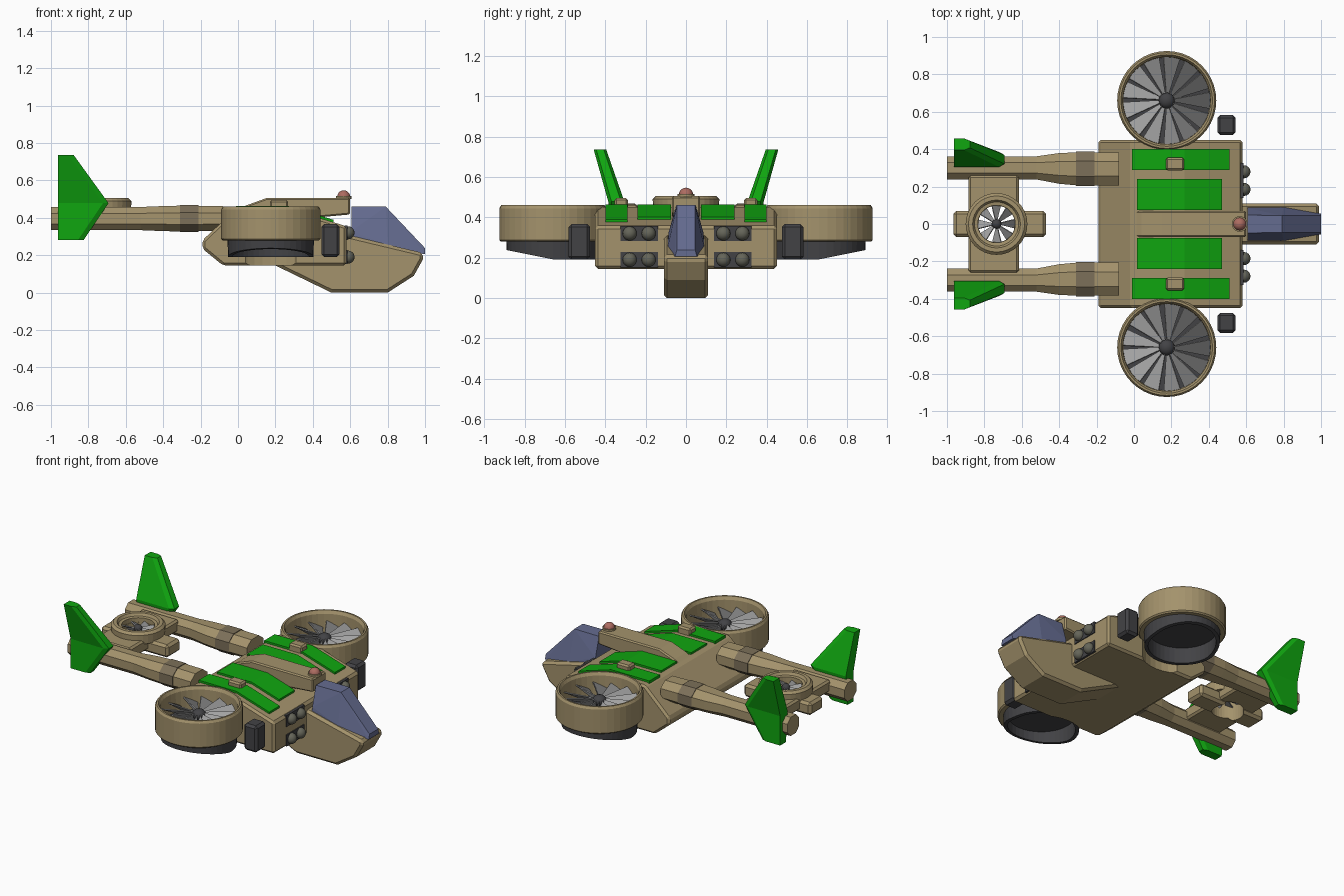
import bpy, bmesh
from math import sin, cos, pi
from mathutils import Matrix, Vector

if "Cube" in bpy.data.objects:
    bpy.data.objects.remove(bpy.data.objects["Cube"])


def material(name, rgb):
    m = bpy.data.materials.new(name)
    m.diffuse_color = (*rgb, 1)
    m.use_nodes = True
    m.node_tree.nodes["Principled BSDF"].inputs["Base Color"].default_value = m.diffuse_color
    return m


TAN = material("tan_paint", (0.37, 0.29, 0.15))
BAND = material("brown_band", (0.20, 0.16, 0.10))
GREEN = material("green_paint", (0.005, 0.38, 0.005))
DARK = material("dark_metal", (0.055, 0.055, 0.06))
STEEL = material("fan_steel", (0.36, 0.36, 0.36))
LAMP = material("lamp_glass", (0.13, 0.13, 0.10))
GLASS = material("canopy_glass", (0.13, 0.15, 0.28))
RED = material("sensor_red", (0.42, 0.15, 0.12))


def finish(name, bm, mat, bevel=0, smooth=False):
    bmesh.ops.recalc_face_normals(bm, faces=bm.faces)
    if bevel:
        sharp = [e for e in bm.edges if len(e.link_faces) == 2 and e.calc_face_angle() > 0.6]
        bmesh.ops.bevel(bm, geom=sharp, offset=bevel, segments=1, affect='EDGES', profile=0.5)
    for f in bm.faces:
        f.smooth = smooth
    me = bpy.data.meshes.new(name)
    bm.to_mesh(me)
    bm.free()
    me.materials.append(mat)
    ob = bpy.data.objects.new(name, me)
    bpy.context.collection.objects.link(ob)
    return ob


def prism(name, pts, ya, yb, mat, bevel=0):
    """Side profile (x, z) extruded from ya to yb."""
    bm = bmesh.new()
    f = bm.faces.new([bm.verts.new((x, ya, z)) for x, z in pts])
    r = bmesh.ops.extrude_face_region(bm, geom=[f])
    bmesh.ops.translate(bm, vec=(0, yb - ya, 0),
                        verts=[v for v in r['geom'] if isinstance(v, bmesh.types.BMVert)])
    return finish(name, bm, mat, bevel)


def box(name, x, y, z, mat, bevel=0):
    return prism(name, [(x[0], z[0]), (x[1], z[0]), (x[1], z[1]), (x[0], z[1])], y[0], y[1], mat, bevel)


def skin(name, rings, mat, caps=True, closed=False):
    """Faces between successive rings of points."""
    bm = bmesh.new()
    vs = [[bm.verts.new(p) for p in r] for r in rings]
    n = len(vs[0])
    for a, b in zip(vs, vs[1:] + vs[:1] if closed else vs[1:]):
        for i in range(n):
            bm.faces.new((a[i], a[(i + 1) % n], b[(i + 1) % n], b[i]))
    if caps and not closed:
        bm.faces.new(vs[0])
        bm.faces.new(vs[-1])
    return finish(name, bm, mat)


def lathe(name, prof, cx, cy, mat, n=36, closed=True):
    rings = [[(cx + r * cos(2 * pi * i / n), cy + r * sin(2 * pi * i / n), z) for i in range(n)]
             for r, z in prof]
    return skin(name, rings, mat, closed=closed)


def hull(name, pts, mat):
    bm = bmesh.new()
    for p in pts:
        bm.verts.new(p)
    bmesh.ops.convex_hull(bm, input=bm.verts)
    bmesh.ops.dissolve_limit(bm, angle_limit=0.02, verts=bm.verts, edges=bm.edges)
    return finish(name, bm, mat)


def ball(name, loc, r, mat, squash=(1, 1, 1)):
    bm = bmesh.new()
    bmesh.ops.create_uvsphere(bm, u_segments=16, v_segments=10, radius=r,
                              matrix=Matrix.Translation(loc) @ Matrix.Diagonal((*squash, 1)))
    return finish(name, bm, mat, smooth=True)


def fan(name, cx, cy, z, r0, r1, count, fill, rise):
    """Pitched blades around a hub."""
    bm = bmesh.new()
    for k in range(count):
        a, w = 2 * pi * k / count, fill * pi / count
        vs = [bm.verts.new((cx + r * cos(a + t * w), cy + r * sin(a + t * w), z + t * rise))
              for r, t in ((r0, -1), (r1, -1), (r1, 1), (r0, 1))]
        bm.faces.new(vs)
    ob = finish(name, bm, STEEL)
    ob.modifiers.new("thickness", 'SOLIDIFY').thickness = 0.006
    return ob


def cut(ob, cx, cy, r):
    """Bore a vertical round hole through a part."""
    c = lathe("cutter", [(r, -0.5), (r, 1.0)], cx, cy, TAN, 36, closed=False)
    m = ob.modifiers.new("bore", 'BOOLEAN')
    m.operation, m.object, m.solver = 'DIFFERENCE', c, 'EXACT'
    bpy.context.view_layer.objects.active = ob
    bpy.ops.object.modifier_apply(modifier=m.name)
    bpy.data.objects.remove(c)


def roof(x):
    return 0.45 - max(0, x - 0.27) * 0.306


# Main fuselage, with side recesses for the lift fans
FX, FY = 0.175, 0.66
body = prism("fuselage", [(-0.19, 0.235), (-0.08, 0.145), (0.58, 0.145), (0.58, 0.355), (0.27, 0.45),
                          (-0.01, 0.45), (-0.19, 0.28)], -0.45, 0.45, TAN, 0.014)
for s in (1, -1):
    cut(body, FX, s * FY, 0.25)

# Spine, nose, canopy and sensor dome
prism("spine", [(-0.02, 0.43), (0.04, 0.465), (0.15, 0.505), (0.6, 0.505), (0.6, 0.418), (0.4, 0.40)],
      -0.07, 0.07, TAN, 0.008)
prism("nose", [(0.19, 0.15), (0.5, 0.0), (0.8, 0.0), (0.94, 0.09), (0.99, 0.18), (0.99, 0.212),
               (0.58, 0.31), (0.4, 0.31)], -0.11, 0.11, TAN, 0.016)
hull("canopy", [(x, s * y, z) for s in (1, -1) for x, y, z in (
    (0.607, 0.09, 0.29), (0.607, 0.085, 0.33), (0.607, 0.048, 0.46), (0.79, 0.045, 0.46),
    (0.80, 0.09, 0.255), (1.0, 0.055, 0.205), (1.0, 0.045, 0.238))], GLASS)
lathe("sensor_base", [(0.042, 0.50), (0.042, 0.516)], 0.565, 0, TAN, 20, closed=False)
ball("sensor_dome", (0.565, 0, 0.512), 0.035, RED)

for s, side in ((1, "left"), (-1, "right")):
    # Green roof panels and small clamps
    for label, xa, xb, ya, yb in (("inner", 0.015, 0.47, 0.075, 0.24), ("outer", -0.01, 0.51, 0.29, 0.40)):
        xs = [xa, 0.27, xb]
        prism(f"{label}_panel_{side}", [(x, roof(x) - 0.02) for x in xs] +
              [(x, roof(x) + 0.013) for x in reversed(xs)], s * ya, s * yb, GREEN)
    box(f"roof_clamp_{side}", (0.17, 0.268), (s * 0.287, s * 0.355), (0.44, 0.495), TAN, 0.01)

    # Headlights on dark plates
    for j, z in enumerate((0.19, 0.32)):
        box(f"lamp_plate_{side}_{j}", (0.57, 0.586), (s * 0.138, s * 0.325), (z - 0.038, z + 0.038), DARK)
        for k, y in enumerate((0.185, 0.279)):
            ball(f"headlight_{side}_{j}_{k}", (0.588, s * y, z), 0.035, LAMP)

    # Side pods
    box(f"side_pod_{side}", (0.446, 0.543), (s * 0.475, s * 0.582), (0.19, 0.367), DARK, 0.015)

    # Lift fan: shroud, slanted exhaust duct, blades and hub
    lathe(f"fan_shroud_{side}", [(0.23, 0.28), (0.257, 0.28), (0.265, 0.288), (0.265, 0.445), (0.256, 0.46),
                                 (0.245, 0.46), (0.234, 0.44)], FX, s * FY, TAN, 40)
    duct = lathe(f"fan_duct_{side}", [(0.232, 0.31), (0.228, 0.19), (0.205, 0.19), (0.205, 0.31)],
                 FX, s * FY, DARK, 40)
    for v in duct.data.vertices:
        if v.co.z < 0.25:
            v.co.z += max(0, (abs(v.co.y) - 0.65) * 0.2)
    lathe(f"fan_floor_{side}", [(0.234, 0.295), (0.234, 0.31)], FX, s * FY, DARK, 40, closed=False)
    fan(f"fan_blades_{side}", FX, s * FY, 0.375, 0.03, 0.236, 13, 0.78, 0.022)
    lathe(f"fan_shaft_{side}", [(0.03, 0.30), (0.03, 0.38)], FX, s * FY, DARK, 16, closed=False)
    ball(f"fan_hub_{side}", (FX, s * FY, 0.385), 0.043, DARK, (1, 1, 0.8))

    # Octagonal tail boom with a darker collar
    def section(x, yc, hy, hz, zc=0.396, c=0.45):
        return [(x, s * (yc + a * hy), zc + b * hz) for a, b in
                ((1, c), (c, 1), (-c, 1), (-1, c), (-1, -c), (-c, -1), (c, -1), (1, -c))]

    skin(f"tail_boom_{side}", [section(-1.0, 0.30, 0.062, 0.062), section(-0.52, 0.30, 0.062, 0.062),
                               section(-0.40, 0.297, 0.082, 0.067), section(-0.31, 0.295, 0.088, 0.069),
                               section(-0.08, 0.295, 0.088, 0.066)], TAN)
    skin(f"boom_collar_{side}", [section(-0.31, 0.295, 0.092, 0.072), section(-0.21, 0.295, 0.092, 0.072)], BAND)

    # Tail fin, canted outward above the boom
    rows = [((-0.963, -0.878), 0.735, 0.395, 0.457), ((-0.963, -0.692), 0.478, 0.305, 0.385),
            ((-0.963, -0.825), 0.282, 0.325, 0.385)]
    rings = []
    for (xa, xb), z, yi, yo in rows:
        inset = 0.2 * (yo - yi)
        rings.append([(xa, s * yi, z), (xb - 0.03, s * yi, z), (xb, s * (yi + inset), z),
                      (xb, s * (yo - inset), z), (xb - 0.03, s * yo, z), (xa, s * yo, z)])
    skin(f"tail_fin_{side}", rings, GREEN)

# Tail cross beam, lengthwise beam, and small open fan
TX = -0.735
for ob in (box("tail_cross_beam", (-0.885, -0.615), (-0.26, 0.26), (0.375, 0.455), TAN, 0.012),
           box("tail_long_beam", (-0.965, -0.47), (-0.07, 0.07), (0.355, 0.44), TAN, 0.016)):
    cut(ob, TX, 0, 0.098)
lathe("tail_fan_ring", [(0.1, 0.43), (0.163, 0.43), (0.165, 0.49), (0.15, 0.505), (0.128, 0.505),
                        (0.118, 0.488), (0.1, 0.485)], TX, 0, TAN, 32)
fan("tail_fan_blades", TX, 0, 0.455, 0.015, 0.104, 8, 0.6, 0.012)
ball("tail_fan_hub", (TX, 0, 0.46), 0.026, DARK)
